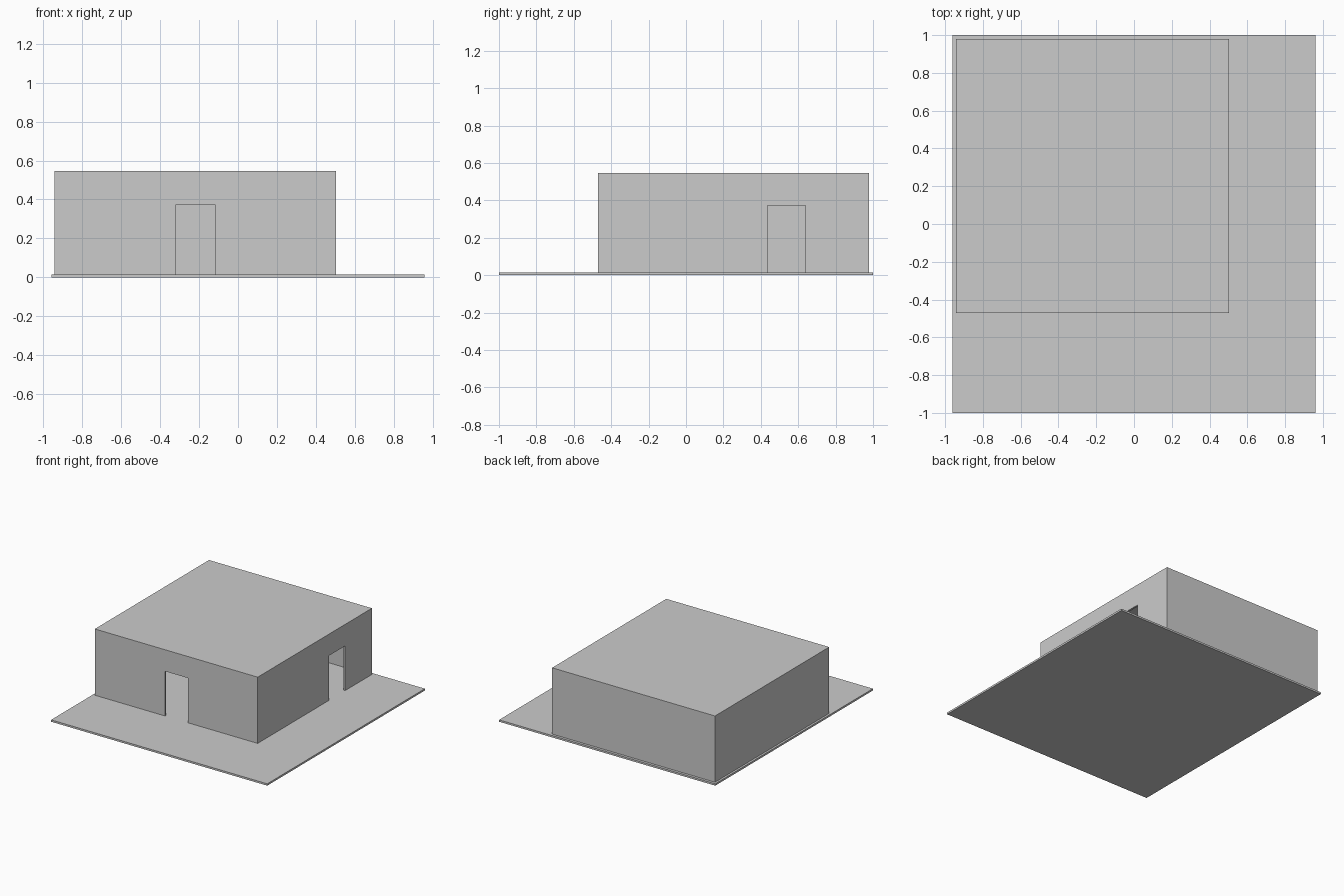
import bpy

if "Cube" in bpy.data.objects:
    bpy.data.objects.remove(bpy.data.objects["Cube"])


def box(name, x, y, z):
    """Box from (min, max) ranges on each axis."""
    verts = [(a, b, c) for c in z for a, b in
             ((x[0], y[0]), (x[1], y[0]), (x[1], y[1]), (x[0], y[1]))]
    faces = [(3, 2, 1, 0), (4, 5, 6, 7)]
    faces += [(i, (i + 1) % 4, (i + 1) % 4 + 4, i + 4) for i in range(4)]
    mesh = bpy.data.meshes.new(name)
    mesh.from_pydata(verts, [], faces)
    obj = bpy.data.objects.new(name, mesh)
    bpy.context.collection.objects.link(obj)
    return obj


def cut(target, cutter):
    """Subtract the cutter, apply, and remove it."""
    cutter.hide_render = True
    mod = target.modifiers.new("cut", 'BOOLEAN')
    mod.operation = 'DIFFERENCE'
    mod.solver = 'EXACT'
    mod.object = cutter
    bpy.context.view_layer.objects.active = target
    bpy.ops.object.modifier_apply(modifier=mod.name)
    bpy.data.objects.remove(cutter)


FLOOR, TOP, DOOR_TOP, T = 0.015, 0.547, 0.374, 0.015
X0, X1, Y0, Y1 = -0.943, 0.504, -0.47, 0.979

# Ground slab
box("base_slab", (-0.96, 0.96), (-1, 1), (0, FLOOR))

# Hollow building with thin walls and a flat roof, open at the floor
house = box("house_shell", (X0, X1), (Y0, Y1), (FLOOR, TOP))
cut(house, box("room_cutter", (X0 + T, X1 - T), (Y0 + T, Y1 - T), (-0.1, TOP - T)))

# Doorways in the front and right walls
cut(house, box("front_door_cutter", (-0.32, -0.117), (Y0 - 0.1, Y0 + 0.1), (-0.1, DOOR_TOP)))
cut(house, box("right_door_cutter", (X1 - 0.1, X1 + 0.1), (0.437, 0.64), (-0.1, DOOR_TOP)))
